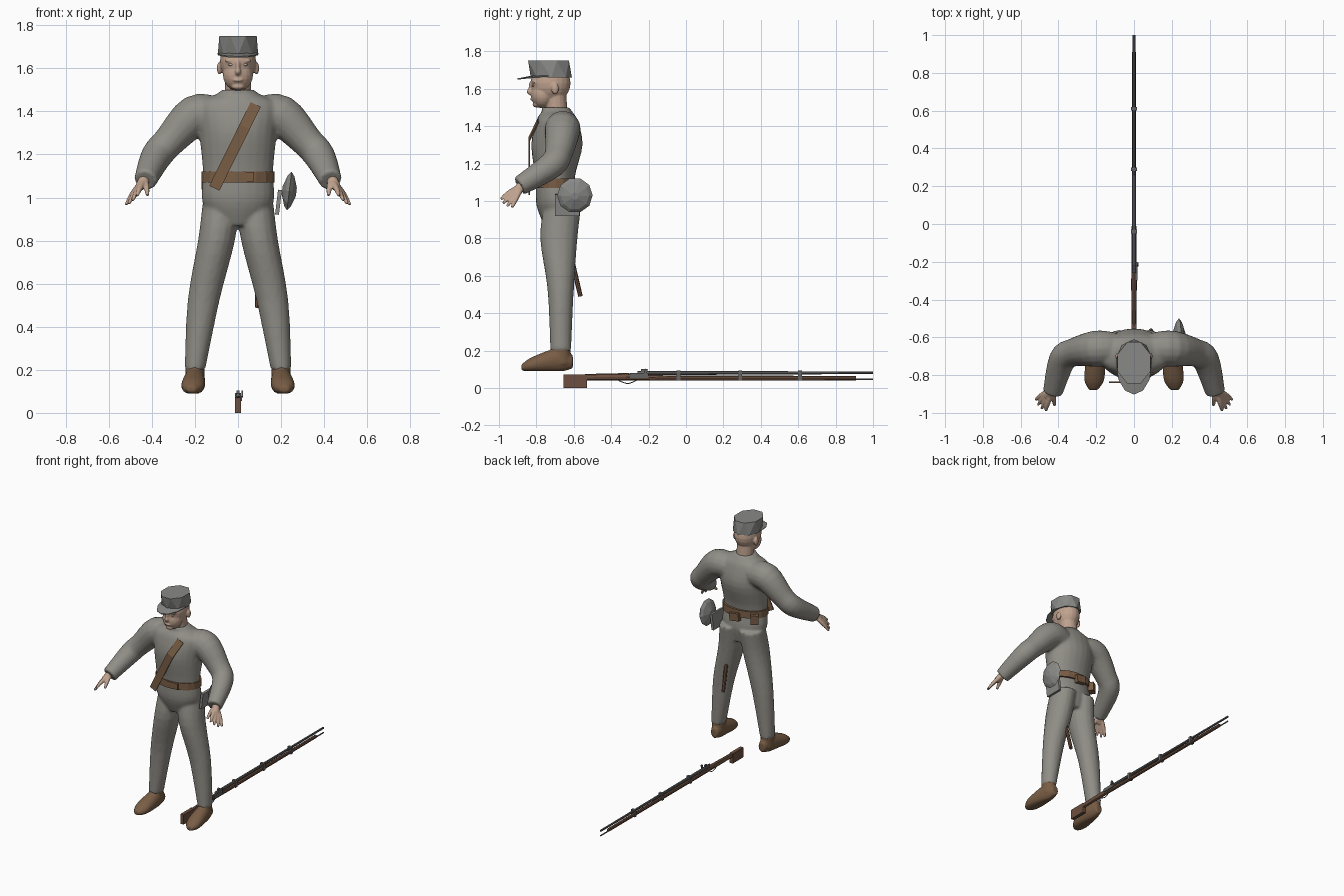
import bpy, bmesh, math
from mathutils import Vector, Matrix

cube = bpy.data.objects.get("Cube")
if cube:
    bpy.data.objects.remove(cube, do_unlink=True)

X, Y, Z = Matrix.Identity(3)


def material(name, red, green, blue):
    mat = bpy.data.materials.new(name)
    mat.use_nodes = True
    colour = (red, green, blue, 1)
    mat.diffuse_color = colour
    mat.node_tree.nodes["Principled BSDF"].inputs["Base Color"].default_value = colour
    return mat


wool = material("grey wool", .28, .27, .24)
felt = material("grey felt", .25, .25, .24)
skin = material("skin", .52, .36, .27)
leather = material("brown leather", .19, .11, .06)
wood = material("dark wood", .15, .08, .05)
metal = material("gun metal", .13, .13, .13)
eye_white = material("eye white", .5, .45, .4)


def refine(rings, steps):
    """Smooth in-between rings along a curve that passes through the given ones."""
    padded = [rings[0], *rings, rings[-1]]
    result = []
    for before, start, end, after in zip(padded, padded[1:], padded[2:], padded[3:]):
        leave, arrive = (end - before) / 2, (after - start) / 2
        for step in range(steps):
            t = step / steps
            ease = t * t * (3 - 2 * t)
            result.append(start + (end - start) * ease + leave * t * (1 - t) ** 2
                          - arrive * t * t * (1 - t))
    return result + [rings[-1]]


def loft(bm, rings, axis=None, sides=16, steps=4):
    """Closed tube; each ring is x, y, z, half width and, if not round, half depth."""
    rings = refine([Vector((*ring[:4], ring[-1])) for ring in rings], steps)
    centres = [Vector(ring[:3]) for ring in rings]
    last = len(rings) - 1
    loops = []
    for i, (centre, ring) in enumerate(zip(centres, rings)):
        along = (axis or centres[min(i + 1, last)] - centres[max(i - 1, 0)]).normalized()
        upright = abs(along.z) > .93
        wide = (X - along * along.x if upright else along.cross(Z)).normalized()
        deep = wide.cross(along)
        loop = []
        for k in range(sides):
            angle = math.tau * k / sides
            loop.append(bm.verts.new(centre + wide * ring[3] * math.cos(angle)
                                     + deep * ring[4] * math.sin(angle)))
        loops.append(loop)
    for low, high in zip(loops, loops[1:]):
        for k in range(sides):
            following = (k + 1) % sides
            bm.faces.new((low[k], low[following], high[following], high[k]))
    bm.faces.new(loops[0])
    bm.faces.new(loops[-1])


def box(bm, centre, size, angle=0, axis='Z'):
    placed = Matrix.Translation(centre) @ Matrix.Rotation(angle, 4, axis)
    bmesh.ops.create_cube(bm, size=1, matrix=placed @ Matrix.Diagonal((*size, 1)))


def ball(bm, centre, size):
    placed = Matrix.Translation(centre) @ Matrix.Diagonal((*size, 1))
    bmesh.ops.create_uvsphere(bm, u_segments=20, v_segments=12, radius=1, matrix=placed)


def mirror(bm):
    """Copy everything built so far to the right side."""
    parts = bm.verts[:] + bm.edges[:] + bm.faces[:]
    copies = bmesh.ops.duplicate(bm, geom=parts)["geom"]
    for part in copies:
        if isinstance(part, bmesh.types.BMVert):
            part.co.x *= -1


def finish(bm, name, mat, voxel=0):
    """Make the object; organic parts are merged into one smooth surface."""
    bmesh.ops.recalc_face_normals(bm, faces=bm.faces)
    mesh = bpy.data.meshes.new(name)
    bm.to_mesh(mesh)
    bm.free()
    mesh.materials.append(mat)
    ob = bpy.data.objects.new(name, mesh)
    bpy.context.collection.objects.link(ob)
    if voxel:
        merge = ob.modifiers.new("merge", 'REMESH')
        merge.mode = 'VOXEL'
        merge.voxel_size = voxel
        merge.use_smooth_shade = True
        ob.modifiers.new("soften", 'SMOOTH').iterations = 3
    return ob


def thicken(ob, thickness):
    ob.modifiers.new("thickness", 'SOLIDIFY').thickness = thickness


# Uniform: sleeves, trouser legs and torso in one surface
bm = bmesh.new()
loft(bm, [(.1, -.66, 1.38, .085), (.2, -.66, 1.38, .096), (.32, -.68, 1.26, .075),
          (.38, -.72, 1.19, .072), (.43, -.89, 1.08, .053)])
loft(bm, [(.08, -.66, .97, .085, .1), (.1, -.68, .8, .086, .1), (.16, -.67, .52, .074, .07),
          (.2, -.67, .2, .048, .056)], Z)
mirror(bm)
loft(bm, [(0, -.68, .87, .1, .08), (0, -.69, .98, .166, .11), (0, -.7, 1.12, .163, .105),
          (0, -.69, 1.3, .18, .137), (0, -.69, 1.43, .19, .11), (0, -.69, 1.48, .1, .08),
          (0, -.7, 1.5, .076)], Z, sides=24)
finish(bm, "uniform", wool, .01)

# Head: ears and brows, then skull, jaw, nose, lips, chin and neck
bm = bmesh.new()
ball(bm, (.086, -.7, 1.6), (.012, .02, .03))
ball(bm, (.034, -.81, 1.635), (.026, .014, .008))
mirror(bm)
ball(bm, (0, -.724, 1.63), (.084, .107, .105))
ball(bm, (0, -.765, 1.57), (.07, .065, .075))
ball(bm, (0, -.83, 1.585), (.014, .022, .018))
ball(bm, (0, -.83, 1.61), (.01, .012, .03))
ball(bm, (0, -.82, 1.545), (.025, .014, .008))
ball(bm, (0, -.8, 1.515), (.03, .02, .015))
loft(bm, [(0, -.69, 1.44, .06), (0, -.7, 1.57, .06)], Z)
finish(bm, "head", skin, .005)

# Eyes
bm = bmesh.new()
ball(bm, (.032, -.815, 1.617), (.014, .009, .006))
mirror(bm)
finish(bm, "eyes", eye_white).data.shade_smooth()

# Hands: palm, thumb and four fingers spread evenly between index and little finger
bm = bmesh.new()
wrist = Vector((.434, -.875, 1.083))
loft(bm, [(.425, -.85, 1.1, .028), (*wrist, .028), (.46, -.915, 1.045, .02)])
loft(bm, [(*wrist, .015), (.425, -.92, 1.05, .014), (.42, -.96, 1.01, .009)], sides=8)
for finger in range(4):
    spread = finger / 3
    knuckle = Vector((.455, -.945, 1.045)).lerp((.487, -.905, 1.02), spread)
    tip = Vector((.468, -.99, 1.01)).lerp((.52, -.93, .966), spread)
    if finger in (1, 2):
        tip += (tip - knuckle) * .2
    loft(bm, [(*wrist, .016), (*knuckle, .014), (*tip, .008)], sides=8)
mirror(bm)
finish(bm, "hands", skin, .005)

# Shoes with flat soles
bm = bmesh.new()
loft(bm, [(.195, -.605, .14, .026, .035), (.2, -.68, .15, .047, .065),
          (.21, -.82, .125, .054, .042), (.215, -.88, .11, .022, .016)], Y)
loft(bm, [(.2, -.67, .13, .045, .055), (.2, -.67, .225, .044, .052)], Z)
for vert in bm.verts:
    vert.co.z = max(vert.co.z, .09)
mirror(bm)
finish(bm, "shoes", leather, .007)

# Cap crown: top corners sit between the bottom ones, giving triangular sides
bm = bmesh.new()
for height, middle, width, depth, turn in ((1.66, -.72, .094, .11, 0), (1.75, -.735, .094, .118, .5)):
    for corner in range(8):
        angle = (corner + turn) * math.tau / 8
        bm.verts.new((width * math.cos(angle), middle + depth * math.sin(angle), height))
bmesh.ops.convex_hull(bm, input=bm.verts)
finish(bm, "cap_crown", felt)

# Cap visor: a crescent sloping forward
bm = bmesh.new()
inner, outer = [], []
for corner in range(7):
    angle = math.pi * (1 + corner / 6)
    across, forward = math.cos(angle), math.sin(angle)
    inner.append(bm.verts.new((.088 * across, -.735 + .09 * forward, 1.67)))
    outer.append(bm.verts.new((.095 * across, -.745 + .158 * forward, 1.67 + .015 * forward)))
for k in range(6):
    bm.faces.new((inner[k], inner[k + 1], outer[k + 1], outer[k]))
thicken(finish(bm, "cap_visor", felt), .006)

# Belt, buckle plate and pouches
bm = bmesh.new()
loft(bm, [(0, -.695, 1.07, .17, .119), (0, -.695, 1.12, .17, .117)], Z, sides=18, steps=1)
box(bm, (.03, -.81, 1.097), (.09, .012, .045))
box(bm, (0, -.573, 1.07), (.075, .03, .055), .15, 'Y')
box(bm, (-.135, -.61, 1.07), (.055, .04, .065), .6)
finish(bm, "belt", leather)

# Chest strap: a flat band bent over the chest
bm = bmesh.new()
half_width = Vector((.9, 0, -.44)) * .026
edges = []
for point in ((.082, -.793, 1.432), (.032, -.842, 1.33), (-.11, -.842, 1.043)):
    edges.append([bm.verts.new(Vector(point) + half_width * side) for side in (-1, 1)])
for (a, b), (c, d) in zip(edges, edges[1:]):
    bm.faces.new((a, b, d, c))
thicken(finish(bm, "chest_strap", leather), .007)

# Canteen: a faceted lens, slightly tilted
bm = bmesh.new()
tilt = Vector((1, 0, -.12))
centre = Vector((.238, -.594, 1.03))
loft(bm, [(*(centre + tilt * offset), radius) for offset, radius in
          ((-.033, .02), (-.015, .075), (0, .095), (.015, .075), (.033, .02))], tilt, sides=10, steps=1)
finish(bm, "canteen", felt)

# Haversack
bm = bmesh.new()
box(bm, (.188, -.635, .978), (.018, .13, .115), .12, 'Y')
finish(bm, "haversack", felt)

# Bayonet scabbard behind the left thigh
bm = bmesh.new()
loft(bm, [(.1, -.645, .83, .014), (.09, -.564, .49, .012)], sides=8, steps=1)
finish(bm, "scabbard", wood)

# Rifle stock: butt, wrist and long fore-end
bm = bmesh.new()
box(bm, (0, -.592, .036), (.026, .126, .072))
loft(bm, [(0, -.54, .057, .012, .018), (0, -.32, .06, .015, .02), (0, -.1, .053, .012, .014),
          (0, .91, .053, .011, .012)], Y, sides=8, steps=1)
finish(bm, "rifle_stock", wood)

# Rifle barrel, ramrod, bands, lock, hammer, sight and trigger guard
bm = bmesh.new()
loft(bm, [(0, -.26, .08, .011), (0, 1, .082, .007)], Y, sides=8, steps=1)
loft(bm, [(0, .85, .046, .004), (0, 1, .046, .005)], Y, sides=6, steps=1)
for band in (-.04, .29, .61):
    box(bm, (0, band, .067), (.03, .02, .052))
box(bm, (.015, -.25, .067), (.008, .1, .025))
box(bm, (.02, -.215, .088), (.008, .014, .03), -.3, 'X')
box(bm, (0, -.23, .095), (.012, .02, .016))
loft(bm, [(0, -.36, .04, .003), (0, -.31, .024, .003), (0, -.265, .042, .003)], Y, sides=6)
finish(bm, "rifle_hardware", metal)
